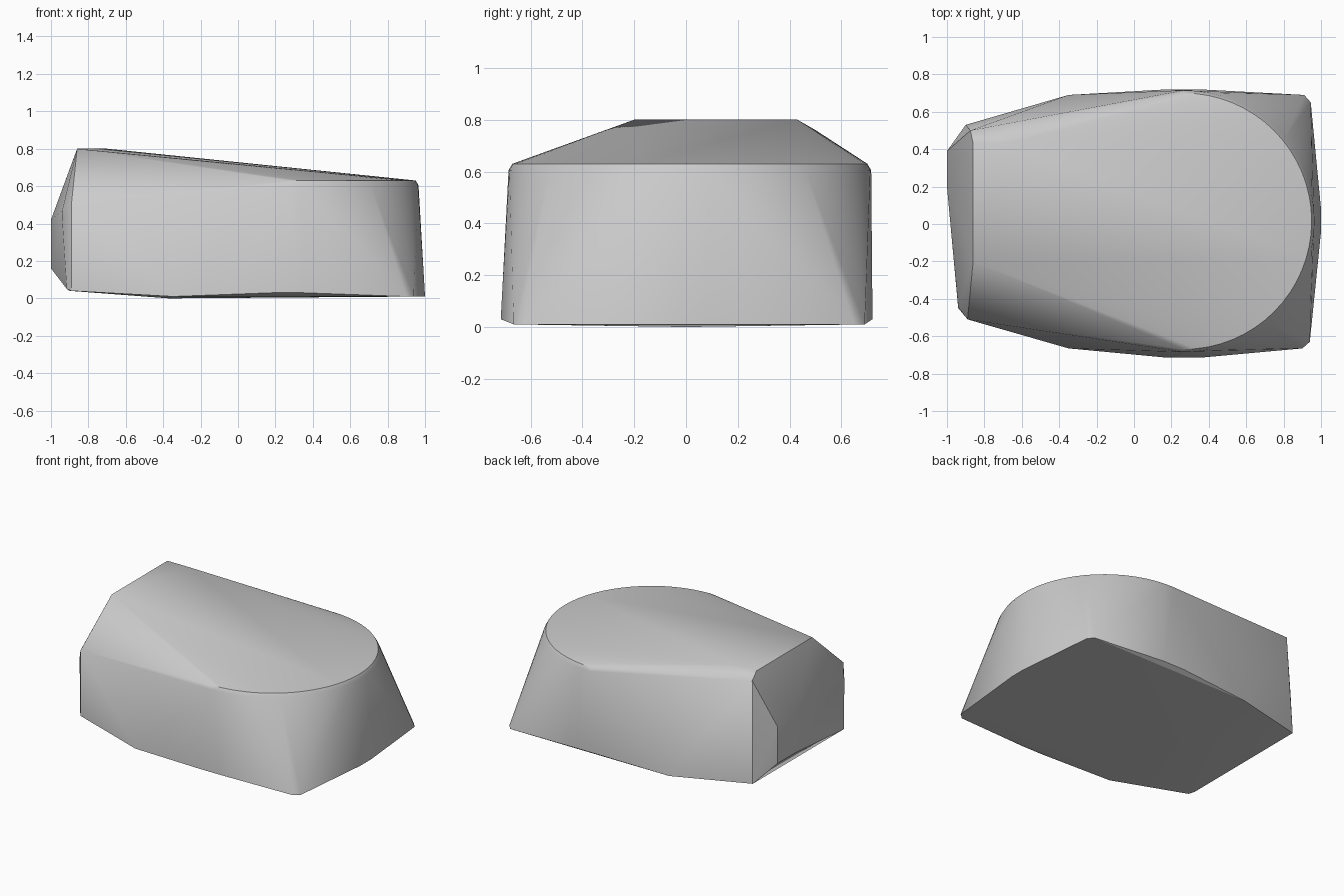
import bpy
import bmesh
from math import sin, cos, pi, radians

cube = bpy.data.objects.get("Cube")
if cube:
    bpy.data.objects.remove(cube)

grey = bpy.data.materials.new("neutral grey")
grey.use_nodes = True
colour = (0.6, 0.6, 0.6, 1)
grey.diffuse_color = colour
grey.node_tree.nodes["Principled BSDF"].inputs["Base Color"].default_value = colour


def rim(radius, z, steps=32):
    """Half circle of the rounded end, bulging toward +x."""
    return [(0.265 + radius * cos(a), 0.015 + radius * sin(a), z)
            for a in (pi * (i / steps - 0.5) for i in range(steps + 1))]


# Footprint, rising slightly at the tapered end
points = [
    (-0.89, -0.51, 0.04), (-0.35, -0.665, 0.01), (0.90, -0.665, 0.01),
    (0.94, -0.63, 0.01), (1.0, -0.04, 0.01), (1.0, 0.08, 0.01),
    (0.945, 0.65, 0.01), (0.91, 0.69, 0.01), (-0.35, 0.69, 0.01),
    (-0.90, 0.53, 0.04), (-0.37, 0.0, 0.0),
]
# Bulging middle of both long sides
points += [(x, y, 0.03) for x in (0.18, 0.35) for y in (-0.715, 0.72)]
# Rounded low end with a softened edge
points += rim(0.685, 0.63) + rim(0.7, 0.605)
# Raised edge and shoulders of the tapered end
points += [
    (-0.86, -0.20, 0.80), (-0.86, 0.43, 0.80), (-0.70, 0.43, 0.80),
    (-0.875, 0.50, 0.76), (-0.89, -0.51, 0.51),
]
# Bulge of the tapered end
points += [(-1.0, y, z) for y in (0.20, 0.39) for z in (0.16, 0.42)]
points += [(-0.915, -0.48, 0.05), (-0.94, -0.45, 0.42), (-0.94, -0.44, 0.47)]

# Wrap the outline points in one convex block
bm = bmesh.new()
for p in points:
    bm.verts.new(p)
hull = bmesh.ops.convex_hull(bm, input=bm.verts[:])
loose = [v for v in bm.verts if not v.link_faces]
bmesh.ops.delete(bm, geom=loose, context='VERTS')
bmesh.ops.recalc_face_normals(bm, faces=bm.faces[:])
mesh = bpy.data.meshes.new("block")
bm.to_mesh(mesh)
bm.free()
mesh.materials.append(grey)
block = bpy.data.objects.new("block", mesh)
bpy.context.collection.objects.link(block)

# Smooth shading with crisp edges
bpy.ops.object.select_all(action='DESELECT')
block.select_set(True)
bpy.context.view_layer.objects.active = block
bpy.ops.object.shade_smooth_by_angle(angle=radians(30))
